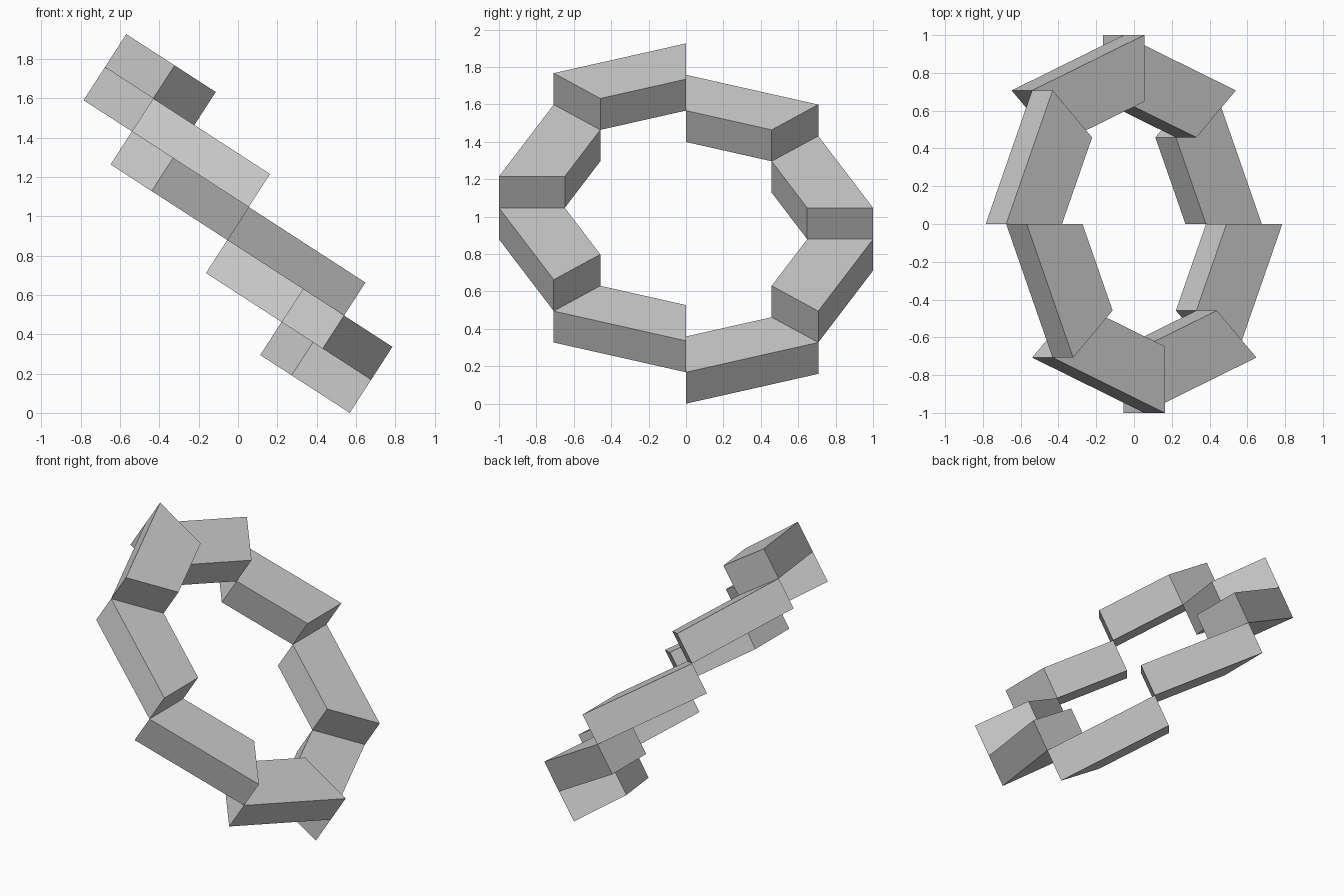
import bpy, bmesh
from math import sin, cos, pi, radians

if "Cube" in bpy.data.objects:
    bpy.data.objects.remove(bpy.data.objects["Cube"])

OUTER, INNER, HALF = 1.0, 0.648, 0.1
TILT = radians(32.9)
CENTRE_Z = sin(TILT) + 5 * HALF * cos(TILT)
# Mid-heights of the blocks, stepping down both sides of the ring
LEVELS = [0.4, 0.2, 0.0, -0.2, -0.4, -0.2, 0.0, 0.2]


def ring_block(index, level):
    """One octagon side, extruded along the ring axis."""
    a0 = pi + index * pi / 4
    a1 = a0 + pi / 4
    bm = bmesh.new()
    corners = [(OUTER, a0), (OUTER, a1), (INNER, a1), (INNER, a0)]
    face = bm.faces.new([bm.verts.new((r * cos(a), r * sin(a), level - HALF))
                         for r, a in corners])
    top = bmesh.ops.extrude_face_region(bm, geom=[face])["geom"]
    bmesh.ops.translate(bm, vec=(0, 0, 2 * HALF),
                        verts=[v for v in top if isinstance(v, bmesh.types.BMVert)])
    bmesh.ops.recalc_face_normals(bm, faces=bm.faces)
    name = f"ring_block_{index + 1}"
    mesh = bpy.data.meshes.new(name)
    bm.to_mesh(mesh)
    bm.free()
    obj = bpy.data.objects.new(name, mesh)
    bpy.context.collection.objects.link(obj)
    # Tilt the whole ring and lift it onto the ground
    obj.rotation_euler = (0, TILT, 0)
    obj.location = (0, 0, CENTRE_Z)


# Stepped ring of eight blocks
for i, level in enumerate(LEVELS):
    ring_block(i, level)
